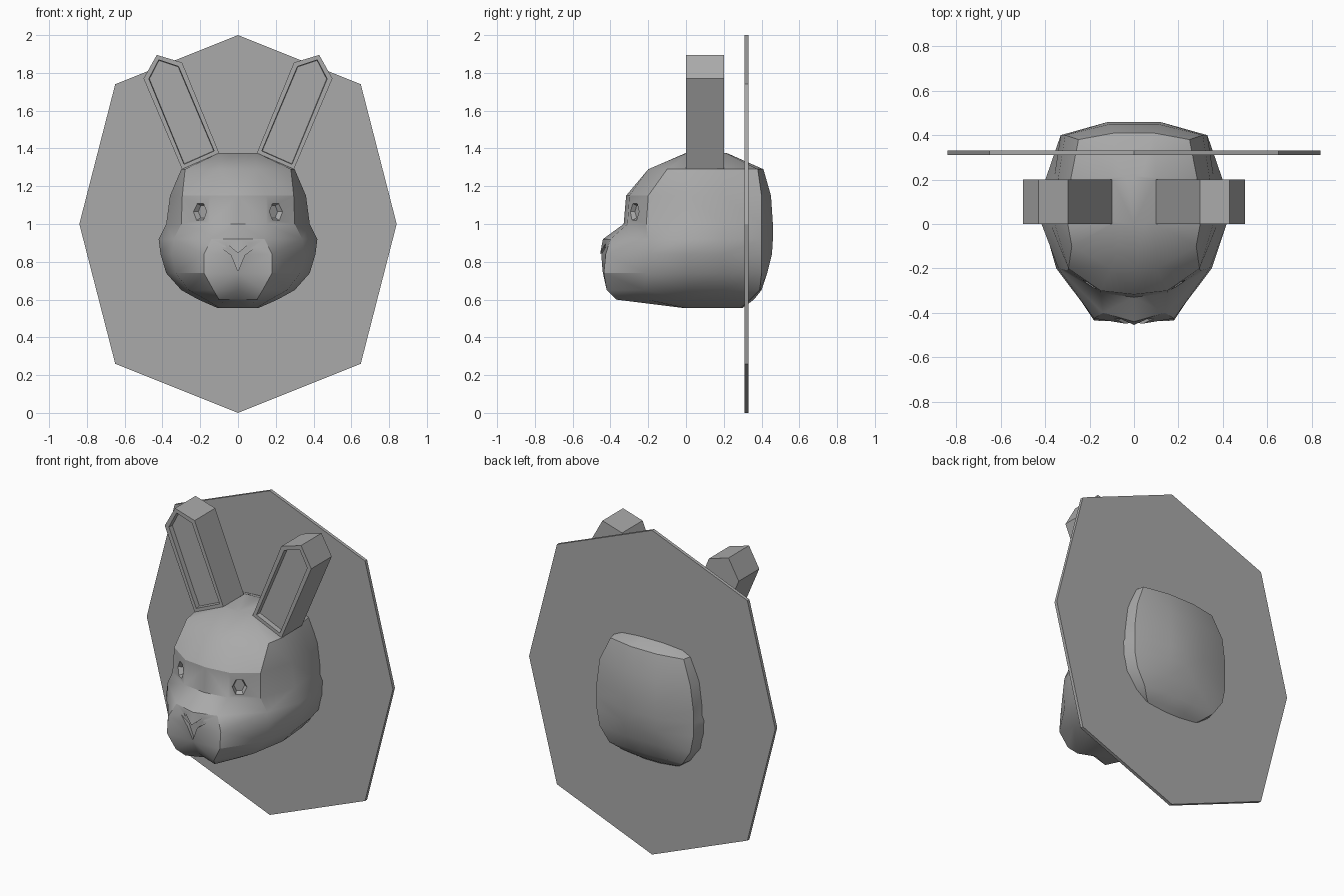
import bpy
import bmesh
import math
from mathutils import Matrix, Vector

old = bpy.data.objects.get("Cube")
if old:
    bpy.data.objects.remove(old, do_unlink=True)

# One plain grey for every part
grey = bpy.data.materials.new("plain grey")
grey.use_nodes = True
grey.diffuse_color = (0.4, 0.4, 0.4, 1)
shader = next(n for n in grey.node_tree.nodes if n.type == 'BSDF_PRINCIPLED')
shader.inputs["Base Color"].default_value = (0.4, 0.4, 0.4, 1)


def make_object(name, bm):
    """Turn a bmesh into a grey object in the scene."""
    bmesh.ops.recalc_face_normals(bm, faces=bm.faces[:])
    mesh = bpy.data.meshes.new(name)
    bm.to_mesh(mesh)
    bm.free()
    mesh.materials.append(grey)
    obj = bpy.data.objects.new(name, mesh)
    bpy.context.scene.collection.objects.link(obj)
    return obj


def prism(profile, y_front, y_back):
    """Extrude an x-z profile along y; returns the bmesh and its front face."""
    bm = bmesh.new()
    front = [bm.verts.new((x, y_front, z)) for x, z in profile]
    back = [bm.verts.new((x, y_back, z)) for x, z in profile]
    front_face = bm.faces.new(front)
    bm.faces.new(back[::-1])
    for i in range(len(profile)):
        j = (i + 1) % len(profile)
        bm.faces.new((front[j], front[i], back[i], back[j]))
    bmesh.ops.recalc_face_normals(bm, faces=bm.faces[:])
    return bm, front_face


def mirrored(half):
    """Complete a half outline whose first and last points lie on x = 0."""
    return half + [(-x, y) for x, y in half[-2:0:-1]]


def cut(target, cutter):
    """Subtract the cutter from the target, then discard the cutter."""
    cutter.hide_render = True
    bpy.context.view_layer.objects.active = target
    mod = target.modifiers.new("cut", 'BOOLEAN')
    mod.operation = 'DIFFERENCE'
    mod.solver = 'EXACT'
    mod.object = cutter
    bpy.ops.object.modifier_apply(modifier=mod.name)
    bpy.data.objects.remove(cutter, do_unlink=True)


# Wall plaque
plaque_half = [(0, 2), (0.65, 1.74), (0.84, 1), (0.65, 0.26), (0, 0)]
bm, _ = prism(mirrored(plaque_half), 0.31, 0.33)
make_object("wall_plaque", bm)

# Head: stacked outlines, each given as
# height, front y, muzzle x y, brow x y, side x, back corner x y, back y
levels = [
    (1.376, 0, .05, 0, .09, .005, .1, .1, .21, .215),
    (1.29, -.2, .1, -.2, .28, -.1, .3, .25, .38, .41),
    (1.15, -.317, .15, -.3, .295, -.2, .36, .31, .4, .45),
    (1.0, -.33, .15, -.31, .3, -.21, .38, .33, .4, .46),
    (.92, -.44, .14, -.4, .34, -.2, .42, .33, .4, .46),
    (.84, -.455, .18, -.425, .35, -.2, .41, .33, .4, .455),
    (.74, -.44, .18, -.435, .33, -.21, .38, .31, .4, .43),
    (.65, -.39, .13, -.42, .26, -.22, .3, .25, .39, .4),
    (.6, -.33, .1, -.37, .17, -.21, .21, .19, .34, .36),
    (.556, -.02, .05, -.02, .1, -.01, .11, .1, .29, .3),
]
bm = bmesh.new()
rings = []
for z, front, mx, my, cx, cy, sx, bx, by, back in levels:
    half = [(0, front), (mx, my), (cx, cy), (sx, .01), (sx * .95, .2),
            (bx, by), (bx * .35, back), (0, back)]
    rings.append([bm.verts.new((x, y, z)) for x, y in mirrored(half)])
for upper, lower in zip(rings, rings[1:]):
    for i in range(len(upper)):
        j = (i + 1) % len(upper)
        bm.faces.new((upper[i], upper[j], lower[j], lower[i]))
bm.faces.new(rings[0])
bm.faces.new(rings[-1][::-1])
bmesh.ops.triangulate(bm, faces=[f for f in bm.faces if len(f.verts) == 4])
head = make_object("head", bm)

# Six-sided eye sockets sunk into the face
for side in (1, -1):
    bm = bmesh.new()
    outward = Vector((side * 0.6, -0.8, 0))
    turn = outward.to_track_quat('Z', 'Y').to_matrix().to_4x4()
    place = Matrix.Translation((side * 0.2, -0.272, 1.065)) @ turn
    stretch = Matrix.Diagonal((0.9, 1.1, 1, 1))
    spin = Matrix.Rotation(math.radians(30), 4, 'Z')
    bmesh.ops.create_cone(bm, cap_ends=True, segments=6, radius1=0.034,
                          radius2=0.072, depth=0.08,
                          matrix=place @ Matrix.Translation((0, 0, 0.015)) @ stretch @ spin)
    cut(head, make_object("eye_cutter", bm))

# Nose and mouth groove
groove_half = [(0, .845), (.09, .92), (.06, .875), (.095, .88), (.035, .835), (0, .75)]
bm, _ = prism(mirrored(groove_half), -0.55, -0.425)
cut(head, make_object("mouth_cutter", bm))

# Ears with a recessed front panel
ear = [(.1, 1.376), (.296, 1.29), (.5, 1.77), (.43, 1.895), (.296, 1.855)]
for side, label in ((1, "left"), (-1, "right")):
    bm, panel = prism([(side * x, z) for x, z in ear], 0, 0.2)
    bmesh.ops.inset_individual(bm, faces=[panel], thickness=0.028)
    bmesh.ops.inset_individual(bm, faces=[panel], thickness=0.003, depth=-0.03)
    make_object(label + "_ear", bm)

# Soft shading on the head, with its sharp edges kept
bpy.ops.object.select_all(action='DESELECT')
head.select_set(True)
bpy.context.view_layer.objects.active = head
bpy.ops.object.shade_smooth_by_angle(angle=math.radians(32))
